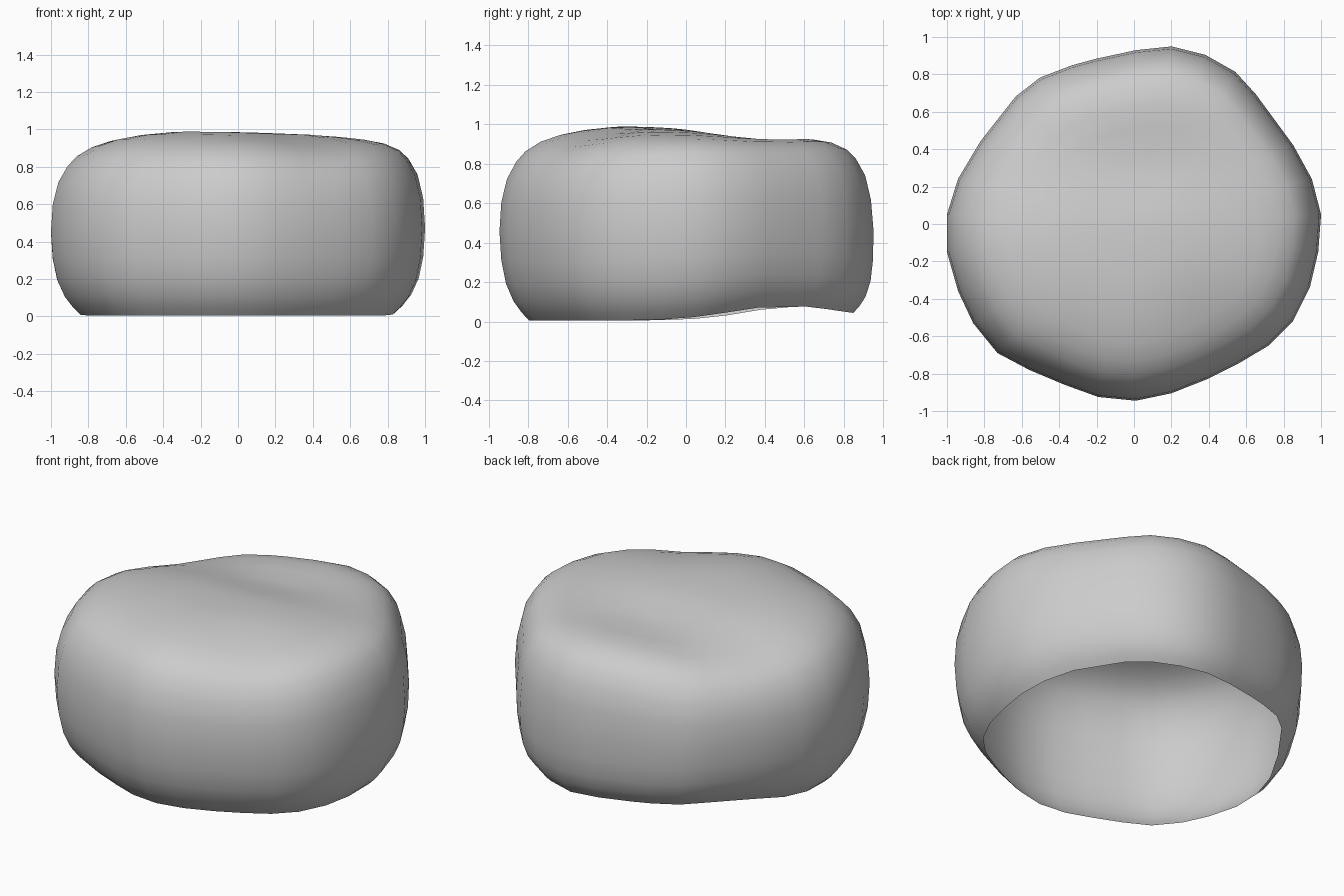
import bpy, bmesh
from math import exp

if "Cube" in bpy.data.objects:
    bpy.data.objects.remove(bpy.data.objects["Cube"])

# Plan outline at the widest level
OUTLINE = [(-1, .05), (-1, -.15), (-.94, -.36), (-.86, -.53), (-.73, -.69), (-.56, -.78),
           (-.37, -.86), (-.19, -.925), (.01, -.945), (.2, -.905), (.39, -.83), (.56, -.745),
           (.72, -.65), (.85, -.52), (.94, -.34), (.985, -.15), (1, .05), (.95, .24),
           (.85, .42), (.65, .69), (.54, .81), (.38, .9), (.2, .945), (.01, .925),
           (-.2, .88), (-.33, .845), (-.5, .78), (-.63, .68), (-.82, .44), (-.94, .24)]

# Side profile: (share of plan radius, share of height)
PROFILE = [(.84, 0), (.88, .04), (.925, .1), (.965, .19), (.99, .31), (1, .46), (.99, .61),
           (.96, .73), (.91, .82), (.86, .875), (.78, .925), (.68, .96), (.55, .985),
           (.4, 1), (.27, 1), (.13, 1)]


def bump(x, y, cx, cy, sx, sy):
    return exp(-((x - cx) / sx) ** 2 - ((y - cy) / sy) ** 2)


# Top falls towards the back, with a shallow hollow and softer corners
def top_height(x, y):
    t = min(max((y + .3) / .9, 0), 1)
    return (.988 - .042 * t * t * (3 - 2 * t)
            - .045 * bump(x, y, -.05, .34, .5, .22)
            - .015 * bump(x, y, .7, -.1, .4, .5)
            - .03 * bump(x, y, .45, -.55, .35, .3)
            - .035 * bump(x, y, -.75, .35, .4, .35))


# Open rim lifts towards the back
def rim_height(x, y):
    return .005 + .075 * exp(-((y - .55 + .06 * x) / .38) ** 2)


bm = bmesh.new()
rings = []
for f, h in PROFILE:
    ring = []
    for px, py in OUTLINE:
        k = f + .06 * max(py, 0) * (1 - h) ** 4
        x, y = px * k, py * k
        # shoulder is fuller at the back right
        full = min(max(.8 * px + .6 * py, 0), 1)
        hh = h + .8 * full * h ** 4 * (1 - h)
        b = rim_height(x, y)
        ring.append(bm.verts.new((x, y, b + (top_height(x, y) - b) * hh)))
    rings.append(ring)

n = len(OUTLINE)
for lo, hi in zip(rings, rings[1:]):
    for i in range(n):
        j = (i + 1) % n
        bm.faces.new((lo[i], lo[j], hi[j], hi[i]))
centre = bm.verts.new((0, 0, top_height(0, 0)))
for i in range(n):
    bm.faces.new((rings[-1][i], rings[-1][(i + 1) % n], centre))

for face in bm.faces:
    face.smooth = True
bmesh.ops.recalc_face_normals(bm, faces=bm.faces[:])

# Soft rounded shell, open underneath
mesh = bpy.data.meshes.new("rounded_shell")
bm.to_mesh(mesh)
bm.free()
shell = bpy.data.objects.new("rounded_shell", mesh)
bpy.context.collection.objects.link(shell)
